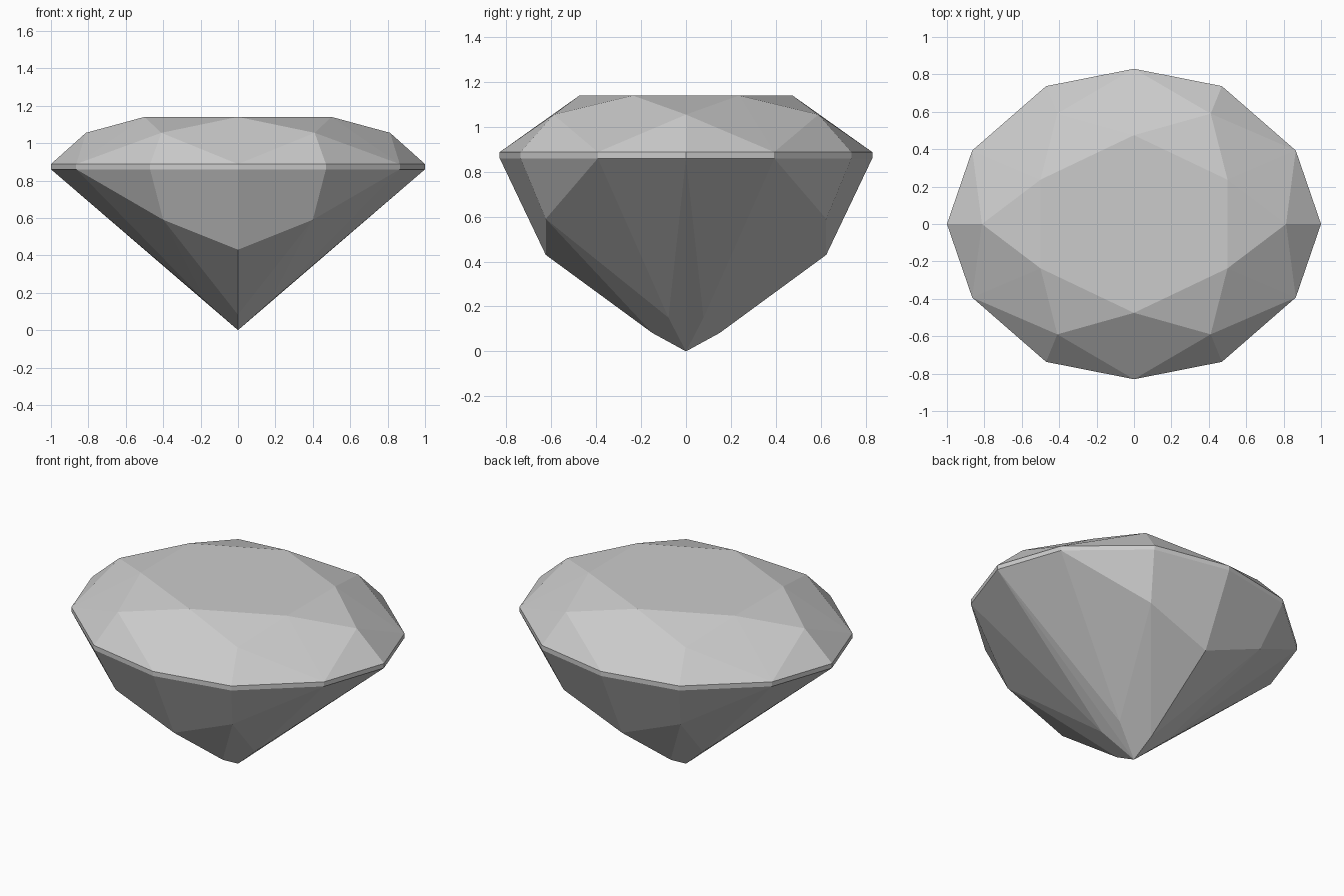
import bpy
import bmesh

if "Cube" in bpy.data.objects:
    bpy.data.objects.remove(bpy.data.objects["Cube"], do_unlink=True)


def make_material(name, color):
    mat = bpy.data.materials.new(name)
    mat.use_nodes = True
    mat.diffuse_color = color
    mat.node_tree.nodes["Principled BSDF"].inputs["Base Color"].default_value = color
    return mat


def mirrored(x, y, z):
    """All mirror images of a corner across the two vertical planes."""
    return {(sx * x, sy * y, z) for sx in (1, -1) for sy in (1, -1)}


# One quarter of the girdle outline, shared by its upper and lower rims
girdle = [(1, 0), (0.865, 0.393), (0.47, 0.737), (0, 0.83)]

# Quarter of the gem's corners, from the table down to the tip
corners = [(0.5, 0.237, 1.14), (0, 0.475, 1.14)]            # table
corners += [(0.813, 0, 1.055), (0.41, 0.59, 1.055)]         # crown
corners += [(x, y, z) for z in (0.888, 0.86) for x, y in girdle]
corners += [(0.4, 0.625, 0.59), (0, 0.625, 0.43)]           # pavilion
corners += [(0.17, 0.078, 0.15), (0, 0.15, 0.082), (0, 0, 0)]  # tip

# The facets are the convex skin around all corners
points = sorted({p for c in corners for p in mirrored(*c)})
bm = bmesh.new()
for p in points:
    bm.verts.new(p)
bmesh.ops.remove_doubles(bm, verts=bm.verts[:], dist=0.0001)
bmesh.ops.convex_hull(bm, input=bm.verts[:])
bmesh.ops.dissolve_limit(bm, angle_limit=0.02, verts=bm.verts[:], edges=bm.edges[:])
bmesh.ops.recalc_face_normals(bm, faces=bm.faces[:])

mesh = bpy.data.meshes.new("cut_gem")
bm.to_mesh(mesh)
bm.free()
mesh.materials.append(make_material("pale grey", (0.6, 0.6, 0.6, 1)))
gem = bpy.data.objects.new("cut_gem", mesh)
bpy.context.collection.objects.link(gem)
